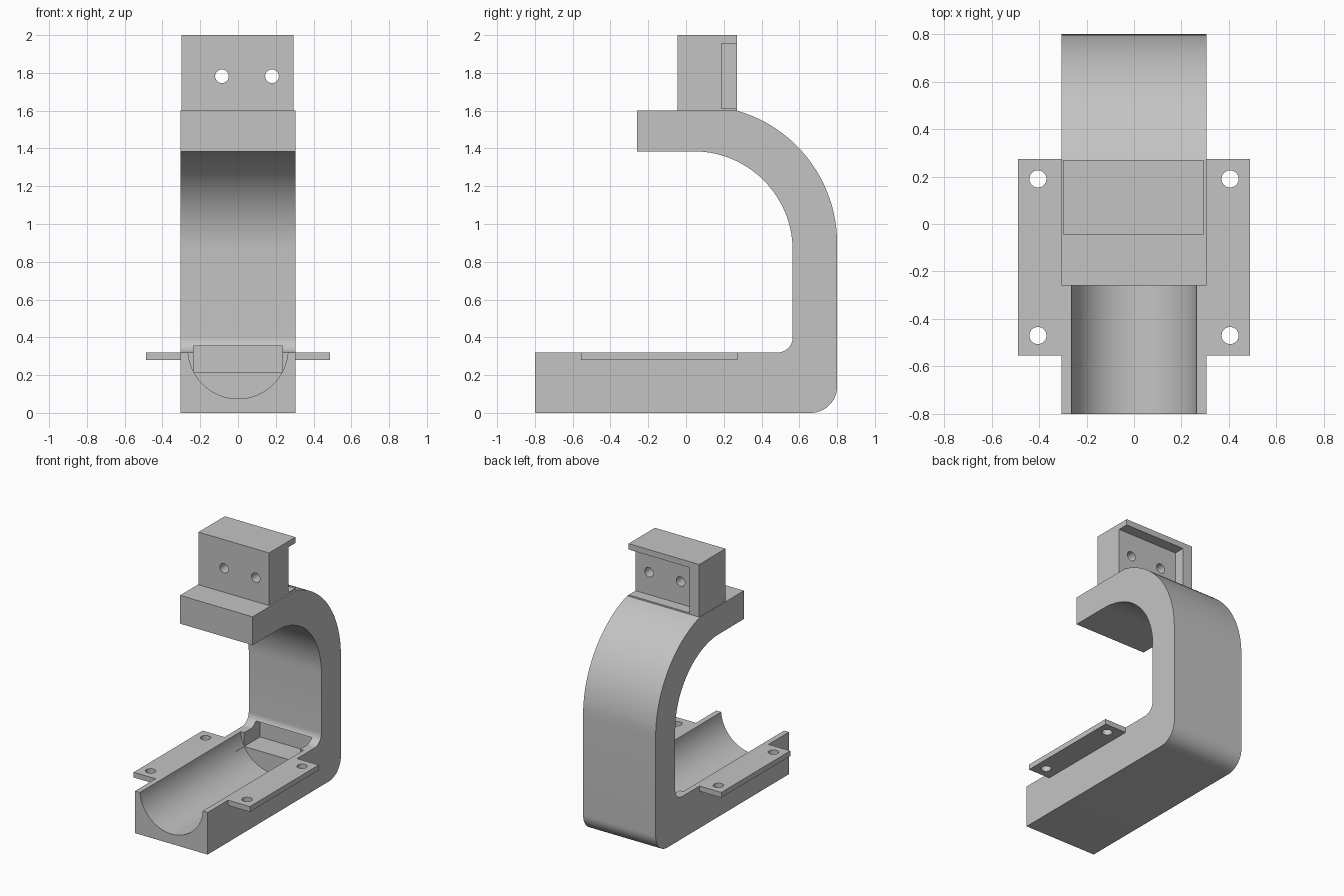
import bpy, bmesh
from math import sin, cos, radians

cube = bpy.data.objects.get("Cube")
if cube:
    bpy.data.objects.remove(cube, do_unlink=True)

grey = bpy.data.materials.new("plain grey")
grey.use_nodes = True
GREY = (0.55, 0.55, 0.55, 1)
grey.diffuse_color = GREY
grey.node_tree.nodes["Principled BSDF"].inputs["Base Color"].default_value = GREY


def arc(cy, cz, r, start, end, steps=14):
    """Points of an arc in the side plane, angles in degrees."""
    angles = [radians(start + (end - start) * i / steps) for i in range(steps + 1)]
    return [(cy + r * cos(a), cz + r * sin(a)) for a in angles]


def prism(name, points, axis, lo, hi):
    """Extrude a closed 2D outline along the x, y or z axis."""
    place = {"x": lambda p, t: (t, p[0], p[1]),
             "y": lambda p, t: (p[0], t, p[1]),
             "z": lambda p, t: (p[0], p[1], t)}[axis]
    bm = bmesh.new()
    face = bm.faces.new([bm.verts.new(place(p, lo)) for p in points])
    ext = bmesh.ops.extrude_face_region(bm, geom=[face])
    shift = place((0, 0), hi - lo)
    verts = [g for g in ext["geom"] if isinstance(g, bmesh.types.BMVert)]
    bmesh.ops.translate(bm, verts=verts, vec=shift)
    bmesh.ops.recalc_face_normals(bm, faces=bm.faces)
    mesh = bpy.data.meshes.new(name)
    bm.to_mesh(mesh)
    bm.free()
    mesh.materials.append(grey)
    obj = bpy.data.objects.new(name, mesh)
    bpy.context.collection.objects.link(obj)
    return obj


def box(name, x0, x1, y0, y1, z0, z1):
    return prism(name, [(x0, y0), (x1, y0), (x1, y1), (x0, y1)], "z", z0, z1)


def rod(name, u, v, r, axis, lo, hi, sides=48):
    return prism(name, arc(u, v, r, 0, 360, sides)[:-1], axis, lo, hi)


def cut(obj, cutters):
    """Subtract each cutter, bake the result and remove the cutters."""
    for c in cutters:
        c.hide_render = True
        mod = obj.modifiers.new("cut", "BOOLEAN")
        mod.operation, mod.solver, mod.object = "DIFFERENCE", "EXACT", c
    graph = bpy.context.evaluated_depsgraph_get()
    baked = bpy.data.meshes.new_from_object(obj.evaluated_get(graph))
    obj.modifiers.clear()
    obj.data = baked
    for c in cutters:
        bpy.data.objects.remove(c, do_unlink=True)


def smooth(obj):
    bpy.ops.object.select_all(action="DESELECT")
    obj.select_set(True)
    bpy.context.view_layer.objects.active = obj
    bpy.ops.object.shade_smooth_by_angle(angle=radians(12))


# C-shaped body: base, back column and curved upper arm
HALF = 0.305
outline = [(-0.8, 0)]
outline += arc(0.66, 0.14, 0.14, -90, 0)
outline += arc(0.07, 0.898, 0.73, 0, 74.1, 24)
outline += [(-0.26, 1.6), (-0.26, 1.385)]
outline += arc(0.04, 0.86, 0.525, 90, 0, 24)
outline += arc(0.485, 0.4, 0.08, 0, -90)
outline += [(-0.8, 0.32)]
body = prism("c_frame", outline, "x", -HALF, HALF)

# Round trough in the base, and the square pocket behind it
cut(body, [rod("trough_cutter", 0, 0.34, 0.265, "y", -1, 0.41, 72),
           box("pocket_cutter", -0.235, 0.235, 0.3, 0.6, 0.215, 0.355)])
smooth(body)

# Mounting flanges with two screw holes each
for side, name in ((1, "left_flange"), (-1, "right_flange")):
    x0, x1 = sorted((side * HALF, side * 0.488))
    flange = box(name, x0, x1, -0.555, 0.273, 0.28, 0.32)
    cut(flange, [rod("screw_cutter", side * 0.405, y, 0.036, "z", 0.2, 0.4)
                 for y in (-0.47, 0.19)])
    smooth(flange)

# Top block: rear recess open on the left, two through holes
block = box("top_block", -0.3, 0.293, -0.045, 0.27, 1.6, 2.0)
cut(block, [box("recess_cutter", -0.22, 0.4, 0.187, 0.4, 1.611, 1.955)]
    + [rod("bolt_cutter", x, 1.782, 0.036, "y", -0.2, 0.4) for x in (-0.085, 0.18)])
smooth(block)
